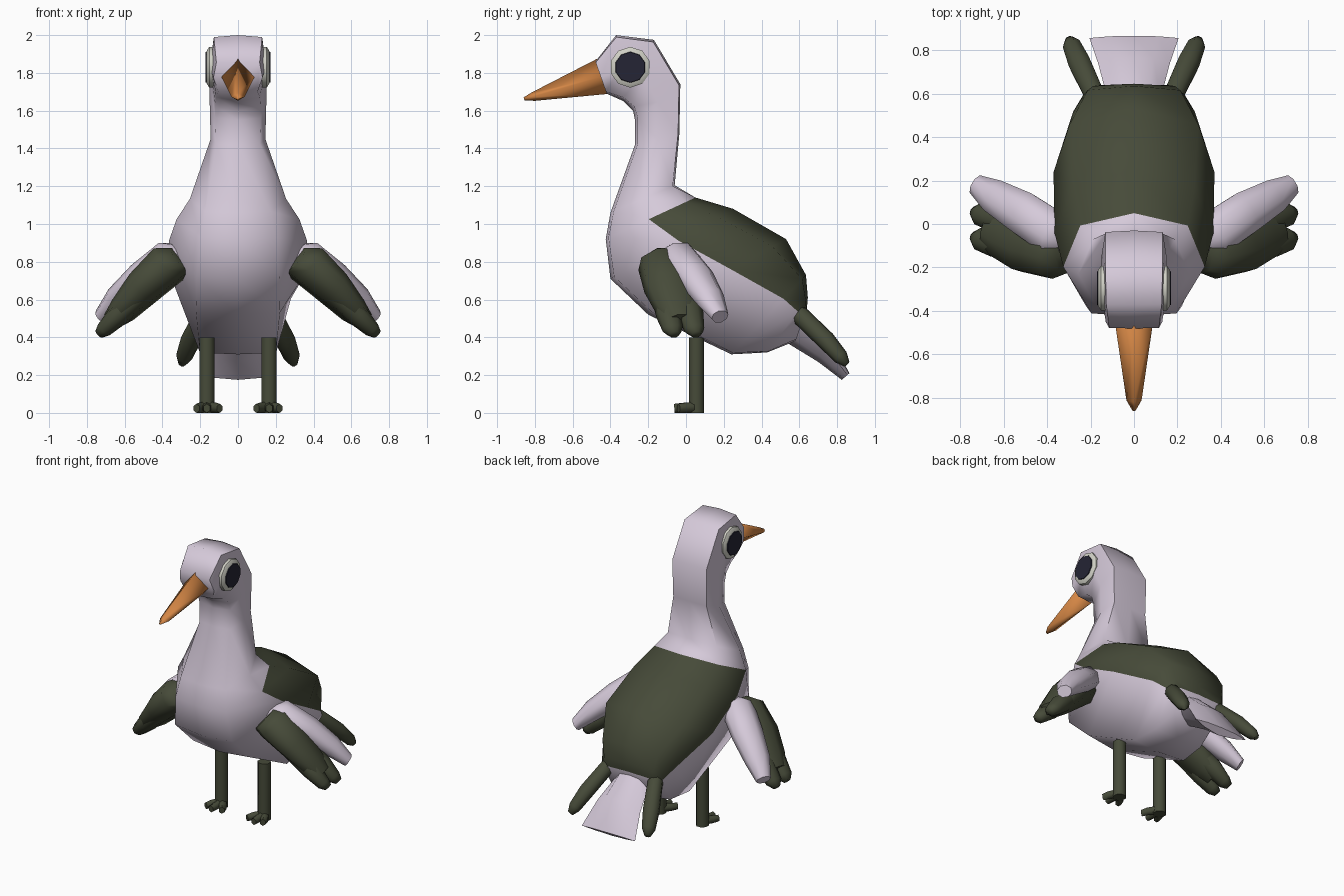
import bpy, bmesh, math
from mathutils import Vector

if "Cube" in bpy.data.objects:
    bpy.data.objects.remove(bpy.data.objects["Cube"])


def material(name, rgb):
    m = bpy.data.materials.new(name)
    m.use_nodes = True
    m.diffuse_color = (*rgb, 1)
    m.node_tree.nodes["Principled BSDF"].inputs["Base Color"].default_value = (*rgb, 1)
    return m


LILAC = material("pale lilac", (0.67, 0.59, 0.70))
OLIVE = material("dark olive", (0.062, 0.07, 0.041))
ORANGE = material("beak orange", (0.66, 0.24, 0.06))
IVORY = material("eye ivory", (0.63, 0.63, 0.56))
INK = material("pupil ink", (0.018, 0.018, 0.035))


def skin(name, rings, mats, mirror=False, paint=None, angle=50):
    """Bridge closed rings of equal size and cap both ends."""
    bm = bmesh.new()
    loops = [[bm.verts.new(p) for p in ring] for ring in rings]
    n = len(loops[0])
    for i, (a, b) in enumerate(zip(loops, loops[1:])):
        for j in range(n):
            k = (j + 1) % n
            f = bm.faces.new((a[j], a[k], b[k], b[j]))
            if paint:
                f.material_index = paint(i, j)
    bm.faces.new(loops[0])
    bm.faces.new(loops[-1])
    bmesh.ops.recalc_face_normals(bm, faces=bm.faces)
    me = bpy.data.meshes.new(name)
    bm.to_mesh(me)
    bm.free()
    ob = bpy.data.objects.new(name, me)
    bpy.context.collection.objects.link(ob)
    for m in mats:
        me.materials.append(m)
    bpy.ops.object.select_all(action="DESELECT")
    ob.select_set(True)
    bpy.context.view_layer.objects.active = ob
    bpy.ops.object.shade_smooth_by_angle(angle=math.radians(angle))
    if mirror:
        ob.modifiers.new("Mirror", "MIRROR")
    return ob


# Corner shapes of a section: (share of depth, share of half width)
FLAT_LOW, FLAT_HIGH = (.03, .6), (.97, .88)
NECK_LOW, ROUND_HIGH = (.06, .8), (.88, .76)


def section(front, back, w, mid=0.5, low=NECK_LOW, high=FLAT_HIGH, sides=8):
    """Cross-section between two (y, z) points, w wide at mid."""
    a, b = Vector((0, *front)), Vector((0, *back))
    steps = [(0, 0), low, (mid, 1), high, (1, 0),
             (high[0], -high[1]), (mid, -1), (low[0], -low[1])]
    if sides == 4:
        steps = steps[::2]
    return [a.lerp(b, t) + Vector((x * w, 0, 0)) for t, x in steps]


def tube(name, path, mat, ref=(0, 0, 1), sides=8):
    """Mirrored tube through (x, y, z, radius across, radius up) stations."""
    pts = [Vector(p[:3]) for p in path]
    d = (pts[-1] - pts[0]).normalized()
    u = d.cross(Vector(ref)).normalized()
    v = u.cross(d)
    rings = []
    for c, p in zip(pts, path):
        angles = [math.tau * (k + 0.5) / sides for k in range(sides)]
        rings.append([c + u * p[3] * math.cos(t) + v * p[4] * math.sin(t) for t in angles])
    return skin(name, rings, [mat], mirror=True, angle=65)


# Head, neck and body as one skin, with a dark back
BACK_START = 6
body = [
    section((-.42, 1.69), (-.48, 1.86), .13),
    section((-.33, 1.65), (-.37, 2.0), .145),
    section((-.28, 1.60), (-.17, 1.975), .15),
    section((-.27, 1.55), (-.03, 1.74), .15),
    section((-.27, 1.42), (-.035, 1.48), .145),
    section((-.40, 1.06), (-.06, 1.205), .255, low=(.05, .68), high=(.97, .74)),
    section((-.425, .92), (.05, 1.14), .325, .48, FLAT_LOW, ROUND_HIGH),
    section((-.40, .71), (.25, 1.08), .365, .55, FLAT_LOW, ROUND_HIGH),
    section((-.20, .52), (.53, .92), .37, .6, FLAT_LOW, (.9, .8)),
    section((.24, .31), (.635, .73), .28, .7, (.02, .72), (.95, .76)),
    section((.43, .32), (.645, .61), .235, .75, (.02, .78), (.95, .8)),
    section((.58, .38), (.64, .55), .195, .8, high=(.97, .8)),
]
skin("body", body, [LILAC, OLIVE], angle=70,
     paint=lambda i, j: int(i >= BACK_START and 2 <= j <= 5))

# Beak
skin("beak", [
    section((-.40, 1.69), (-.47, 1.875), .09, sides=4),
    section((-.80, 1.652), (-.82, 1.695), .035, sides=4),
    section((-.855, 1.655), (-.86, 1.67), .008, sides=4),
], [ORANGE], angle=100)

# Central tail fan, arched across its width
ARCH_LOW, ARCH_HIGH = (.2, .6), (.95, .55)
skin("tail_fan", [
    section((.52, .38), (.60, .55), .12, .6, ARCH_LOW, ARCH_HIGH),
    section((.70, .27), (.765, .40), .165, .6, ARCH_LOW, ARCH_HIGH),
    section((.825, .175), (.865, .21), .205, .75, (.3, .6), (.95, .55)),
], [LILAC], angle=65)

# Outer tail feathers
tube("tail_feathers", [
    (.165, .55, .56, .03, .03), (.185, .60, .52, .05, .05), (.25, .74, .385, .055, .05),
    (.285, .82, .295, .045, .04), (.298, .85, .26, .02, .02)], OLIVE)

# Wings: dark leading part, two fingers, pale trailing feather
tube("wing_front", [
    (.30, -.13, .81, .10, .09), (.365, -.12, .79, .14, .115), (.50, -.08, .665, .15, .10),
    (.61, -.04, .545, .125, .075), (.67, -.02, .485, .09, .05)], OLIVE)
for label, y in (("front", -.07), ("rear", .045)):
    tube("wing_finger_" + label, [
        (.50, y - .06, .64, .06, .06), (.63, y - .02, .52, .07, .06),
        (.71, y, .44, .055, .042), (.738, y + .01, .415, .025, .025)], OLIVE)
tube("wing_rear", [
    (.29, -.08, .85, .06, .05), (.36, -.05, .835, .11, .085), (.51, .05, .72, .105, .08),
    (.64, .125, .605, .085, .065), (.725, .18, .51, .05, .04)], LILAC)

# Legs and three-toed feet
tube("legs", [(.165, .055, 0, .043, .043), (.165, .055, .4, .043, .043)], OLIVE, ref=(0, 1, 0))
for label, dx, tip in (("inner", -.068, -.04), ("middle", 0, -.062), ("outer", .055, -.04)):
    tube("toe_" + label, [
        (.165, .06, .03, .03, .03), (.165 + dx * .7, .0, .027, .027, .028),
        (.165 + dx, tip, .024, .02, .024)], OLIVE, sides=6)


def eye_disc(name, stations, mat, sides):
    rings = [[(x, -.295 + r * math.cos(math.tau * (k + .5) / sides),
               1.83 + r * math.sin(math.tau * (k + .5) / sides)) for k in range(sides)]
             for x, r in stations]
    skin(name, rings, [mat], mirror=True, angle=40)


# Eyes
eye_disc("eyes", [(.10, .108), (.152, .108), (.166, .086)], IVORY, 10)
eye_disc("pupils", [(.164, .083), (.171, .08)], INK, 10)
